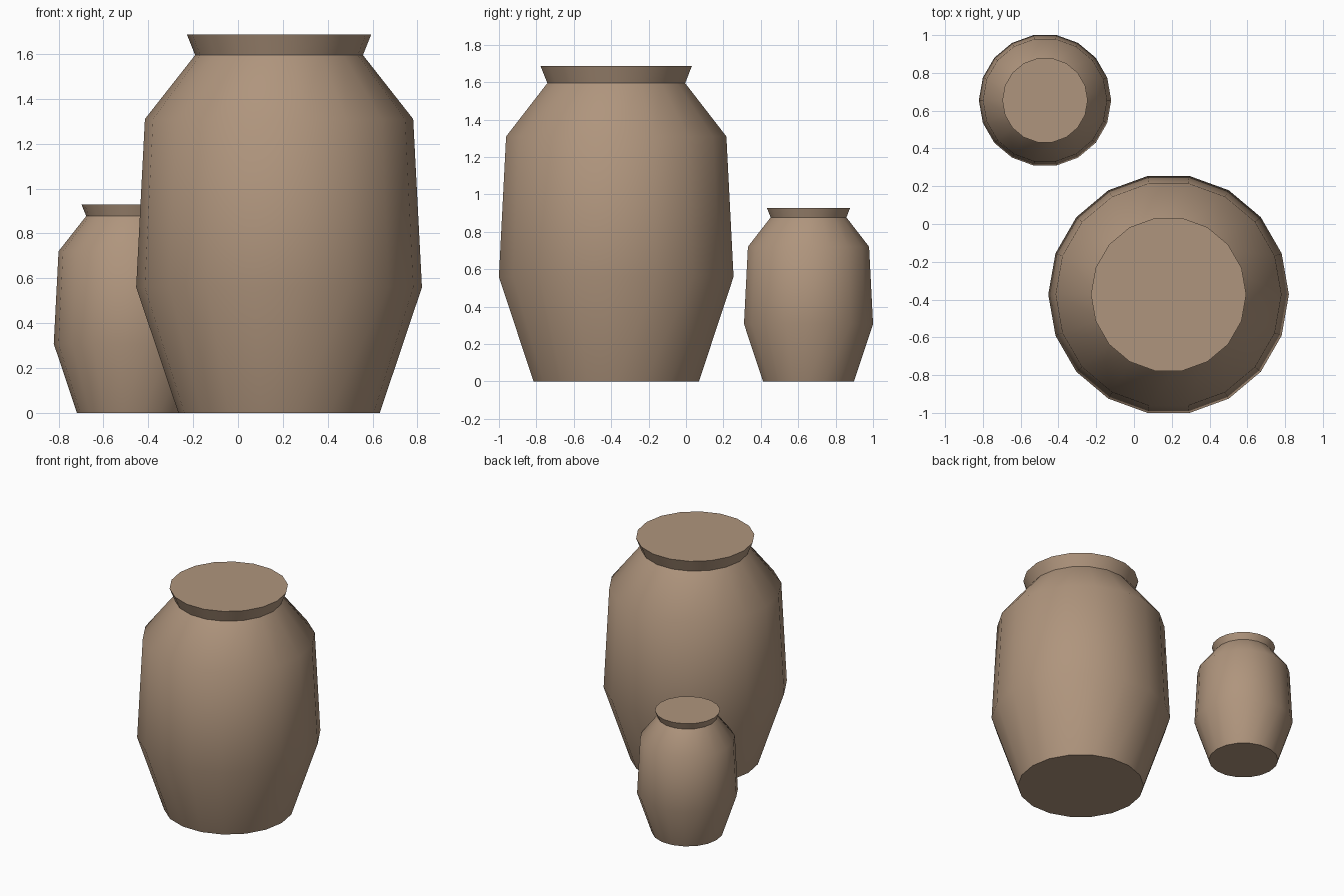
import bpy
import bmesh
import math

if "Cube" in bpy.data.objects:
    bpy.data.objects.remove(bpy.data.objects["Cube"])

SIDES = 18

# Clay colour
clay = bpy.data.materials.new("warm clay")
clay.diffuse_color = (0.43, 0.30, 0.205, 1.0)
clay.use_nodes = True
clay.node_tree.nodes["Principled BSDF"].inputs["Base Color"].default_value = clay.diffuse_color

# Jar outline as (radius, height): base, belly, shoulder, neck, rim
PROFILE = [(0.449, 0.0), (0.637, 0.56), (0.598, 1.31), (0.374, 1.595), (0.411, 1.687)]


def make_jar(name, x, y, scale):
    bm = bmesh.new()
    rings = []
    for r, z in PROFILE:
        rings.append([bm.verts.new((r * scale * math.cos(2 * math.pi * i / SIDES),
                                    r * scale * math.sin(2 * math.pi * i / SIDES),
                                    z * scale)) for i in range(SIDES)])
    # Walls
    for low, high in zip(rings, rings[1:]):
        for i in range(SIDES):
            j = (i + 1) % SIDES
            bm.faces.new((low[i], low[j], high[j], high[i]))
    # Flat base and flat lid
    bm.faces.new(rings[0][::-1])
    bm.faces.new(rings[-1])

    mesh = bpy.data.meshes.new(name)
    bm.to_mesh(mesh)
    bm.free()
    mesh.materials.append(clay)
    jar = bpy.data.objects.new(name, mesh)
    jar.location = (x, y, 0)
    bpy.context.collection.objects.link(jar)

    # Smooth body with crisp neck, lid and base edges
    bpy.ops.object.select_all(action='DESELECT')
    jar.select_set(True)
    bpy.context.view_layer.objects.active = jar
    bpy.ops.object.shade_smooth_by_angle(angle=math.radians(45))
    return jar


make_jar("large_jar", 0.183, -0.373, 1.0)
make_jar("small_jar", -0.471, 0.655, 0.55)
